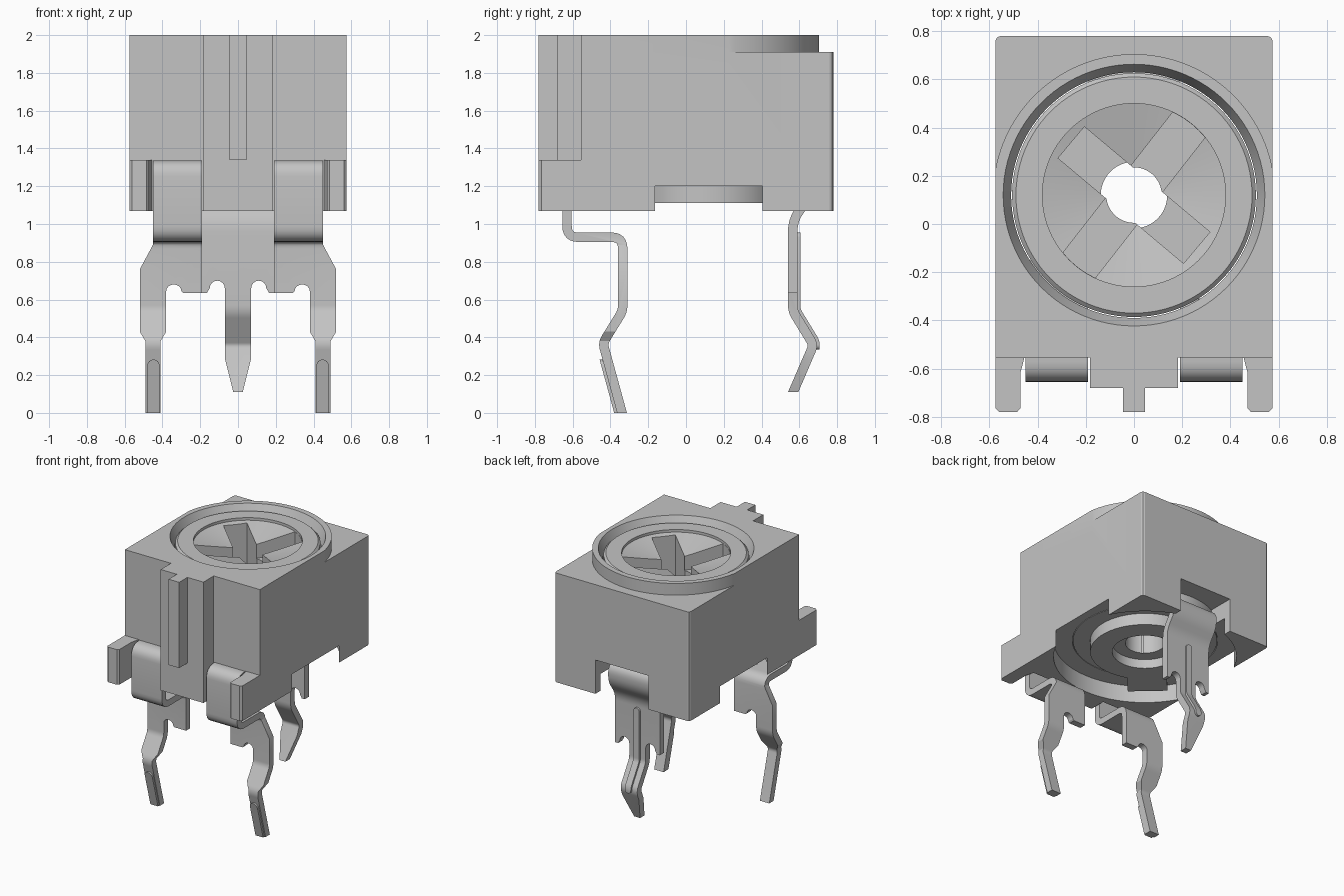
import bpy, bmesh, math
from mathutils import Vector, Matrix

if "Cube" in bpy.data.objects:
    bpy.data.objects.remove(bpy.data.objects["Cube"])

grey = bpy.data.materials.new("plain grey")
grey.use_nodes = True
grey.diffuse_color = (0.55, 0.55, 0.55, 1)
grey.node_tree.nodes["Principled BSDF"].inputs["Base Color"].default_value = (0.55, 0.55, 0.55, 1)

CY = 0.12  # rotor axis


def add(name, bm):
    bmesh.ops.recalc_face_normals(bm, faces=bm.faces)
    mesh = bpy.data.meshes.new(name)
    bm.to_mesh(mesh)
    bm.free()
    mesh.materials.append(grey)
    ob = bpy.data.objects.new(name, mesh)
    bpy.context.collection.objects.link(ob)
    return ob


def prism(name, pts, axis, a, b):
    """Extrude a 2D outline along one axis from a to b."""
    place = {"x": lambda p, t: (t, *p), "y": lambda p, t: (p[0], t, p[1]),
             "z": lambda p, t: (*p, t)}[axis]
    bm = bmesh.new()
    face = bm.faces.new([bm.verts.new(place(p, a)) for p in pts])
    out = bmesh.ops.extrude_face_region(bm, geom=[face])["geom"]
    shift = Vector(place((0, 0), b - a))
    bmesh.ops.translate(bm, verts=[v for v in out if isinstance(v, bmesh.types.BMVert)], vec=shift)
    return add(name, bm)


def box(name, x, y, z):
    return prism(name, [(x[0], y[0]), (x[1], y[0]), (x[1], y[1]), (x[0], y[1])], "z", *z)


def lathe(name, profile, steps=96):
    """Revolve a closed (radius, z) outline about the rotor axis."""
    bm = bmesh.new()
    rings = [[bm.verts.new((r * math.cos(t), CY + r * math.sin(t), z)) for r, z in profile]
             for t in (math.tau * i / steps for i in range(steps))]
    n = len(profile)
    for i in range(steps):
        p, q = rings[i], rings[(i + 1) % steps]
        for j in range(n):
            k = (j + 1) % n
            bm.faces.new((p[j], q[j], q[k], p[k]))
    return add(name, bm)


def disc(name, r, z0, z1):
    pts = [(r * math.cos(math.tau * i / 96), CY + r * math.sin(math.tau * i / 96)) for i in range(96)]
    return prism(name, pts, "z", z0, z1)


def combine(ob, other, mode):
    mod = ob.modifiers.new("combine", "BOOLEAN")
    mod.operation, mod.solver, mod.object = mode, "EXACT", other
    bpy.context.view_layer.objects.active = ob
    bpy.ops.object.modifier_apply(modifier=mod.name)
    bpy.data.objects.remove(other)


def smooth(ob, degrees=30):
    bpy.ops.object.select_all(action="DESELECT")
    ob.select_set(True)
    bpy.context.view_layer.objects.active = ob
    bpy.ops.object.shade_smooth_by_angle(angle=math.radians(degrees))


def fillet(path, radii, steps=6):
    """Round each inner corner of an open path by its own setback."""
    path = [Vector(p) for p in path]
    out = [path[0]]
    for a, b, c, d in zip(path, path[1:], path[2:], radii):
        p, q = b + (a - b).normalized() * d, b + (c - b).normalized() * d
        for i in range(steps + 1):
            t = i / steps
            out.append(p * (1 - t) ** 2 + b * 2 * t * (1 - t) + q * t * t)
    return out + [path[-1]]


def ribbon(path, low, high):
    """Closed outline lying between two offsets of a path."""
    left, right = [], []
    for i, p in enumerate(path):
        d = (path[min(i + 1, len(path) - 1)] - path[max(i - 1, 0)]).normalized()
        n = Vector((-d.y, d.x))
        left.append(p + n * high)
        right.append(p + n * low)
    return left + right[::-1]


def arch(x0, x1, z, height):
    """Rounded notch edge running from x0 to x1."""
    c, r = (x0 + x1) / 2, (x1 - x0) / 2
    return [(c - r * math.cos(math.pi * i / 8), z + height * math.sin(math.pi * i / 8)) for i in range(9)]


def bent_sheet(name, outline, path, low, high):
    """Sheet-metal part: front outline intersected with a bent side section."""
    ob = prism(name, outline, "y", -1, 1)
    combine(ob, prism("section", ribbon(path, low, high), "x", -0.7, 0.7), "INTERSECT")
    smooth(ob)


# Housing: low rear, raised front, raised collar round the rotor
W = 0.575
corner = [(W, 0.76), (W - 0.006, 0.774), (W - 0.02, 0.78)]
body = prism("housing", [(-W, -0.555), (W, -0.555)] + corner + [(-x, y) for x, y in corner[::-1]],
             "z", 1.07, 1.91)
half = math.acos(W / 0.585)
arc = [half + (math.pi - 2 * half) * i / 60 for i in range(61)]
collar = [(-W, -0.555), (W, -0.555)] + [(0.585 * math.cos(t), CY + 0.585 * math.sin(t)) for t in arc]
combine(body, prism("collar", collar, "z", 1.8, 2.0), "UNION")
combine(body, box("key", (-0.182, 0.182), (-0.68, -0.5), (1.07, 2.0)), "UNION")
combine(body, box("rib", (-0.045, 0.045), (-0.78, -0.6), (1.34, 2.0)), "UNION")
arm = [(W, -0.5), (W, -0.765), (0.56, -0.78), (0.485, -0.78), (0.472, -0.765),
       (0.472, -0.62), (0.455, -0.555), (0.455, -0.5)]
for s in (-1, 1):
    combine(body, prism("arm", [(s * x, y) for x, y in arm], "z", 1.07, 1.34), "UNION")
# Rotor bore with chamfered mouth, wide underside recess, rear opening
combine(body, disc("bore", 0.51, 1.0, 2.1), "DIFFERENCE")
combine(body, lathe("chamfer", [(0.4, 2.02), (0.552, 2.02), (0.51, 1.925), (0.4, 1.925)]), "DIFFERENCE")
combine(body, disc("recess", 0.642, 1.0, 1.2), "DIFFERENCE")
combine(body, box("rear_opening", (-0.225, 0.225), (0.54, 0.9), (1.0, 1.33)), "DIFFERENCE")
smooth(body, 15)

# Rotor with dished top, crossed driver slots, hollow boss and stop tab below
rotor = lathe("rotor", [(0.115, 1.18), (0.23, 1.18), (0.23, 1.11), (0.385, 1.11), (0.385, 1.2),
                        (0.506, 1.2), (0.506, 1.95), (0.49, 1.965), (0.38, 1.965), (0.38, 1.945),
                        (0.115, 1.885)])


def turned(ob, angle):
    ob.data.transform(Matrix.Translation((0, CY, 0)) @ Matrix.Rotation(math.radians(angle), 4, "Z"))
    return ob


for angle, reach, floor in ((52, 0.5, 1.78), (-40, 0.34, 1.6)):
    slot = turned(box("slot", (-reach, reach), (-0.085, 0.085), (floor, 2.1)), angle)
    combine(slot, disc("slot_limit", 0.379, 1.5, 2.2), "INTERSECT")
    combine(rotor, slot, "DIFFERENCE")
combine(rotor, disc("hole", 0.138, 1.0, 1.72), "DIFFERENCE")
combine(rotor, turned(box("stop_tab", (0.36, 0.55), (-0.14, 0.14), (1.11, 1.21)), 228), "UNION")
smooth(rotor)

# Front terminals
T = 0.025
front_path = fillet([(-0.5, 1.312), (-0.63, 1.312), (-0.63, 0.93), (-0.335, 0.93), (-0.335, 0.54),
                     (-0.44, 0.37), (-0.325, -0.05)], (0.06, 0.06, 0.06, 0.03, 0.03))
front_outline = ([(0.19, 1.4), (0.19, 0.635), (0.29, 0.635)] + arch(0.30, 0.38, 0.645, 0.035)
                 + [(0.38, 0.43), (0.41, 0.38), (0.41, 0), (0.49, 0), (0.49, 0.38), (0.52, 0.43),
                    (0.52, 0.76), (0.45, 0.89), (0.45, 1.4)])
front_rib = [(0.415, 0.0)] + arch(0.415, 0.48, 0.25, 0.033) + [(0.48, 0.0)]
for s, side in ((1, "left"), (-1, "right")):
    bent_sheet(side + "_terminal", [(s * x, z) for x, z in front_outline], front_path, -T, T)
    bent_sheet(side + "_terminal_rib", [(s * x, z) for x, z in front_rib], front_path, -0.04, -0.01)

# Rear terminal with pointed pin
rear_path = fillet([(0.45, 1.25), (0.65, 1.25), (0.65, 1.14), (0.565, 1.02), (0.565, 0.54),
                    (0.675, 0.36), (0.55, 0.07)], (0.05, 0.05, 0.06, 0.03, 0.03))
rear_half = ([(0.19, 1.4), (0.19, 0.635), (0.165, 0.635)] + arch(0.07, 0.15, 0.66, 0.04)[::-1]
             + [(0.07, 0.29), (0.025, 0.11)])
bent_sheet("rear_terminal", rear_half + [(-x, z) for x, z in rear_half[::-1]], rear_path, -T, T)
rear_rib = arch(-0.025, 0.025, 0.93, 0.025) + arch(-0.025, 0.025, 0.36, -0.025)[::-1]
bent_sheet("rear_terminal_rib", rear_rib, rear_path, 0.01, 0.04)
